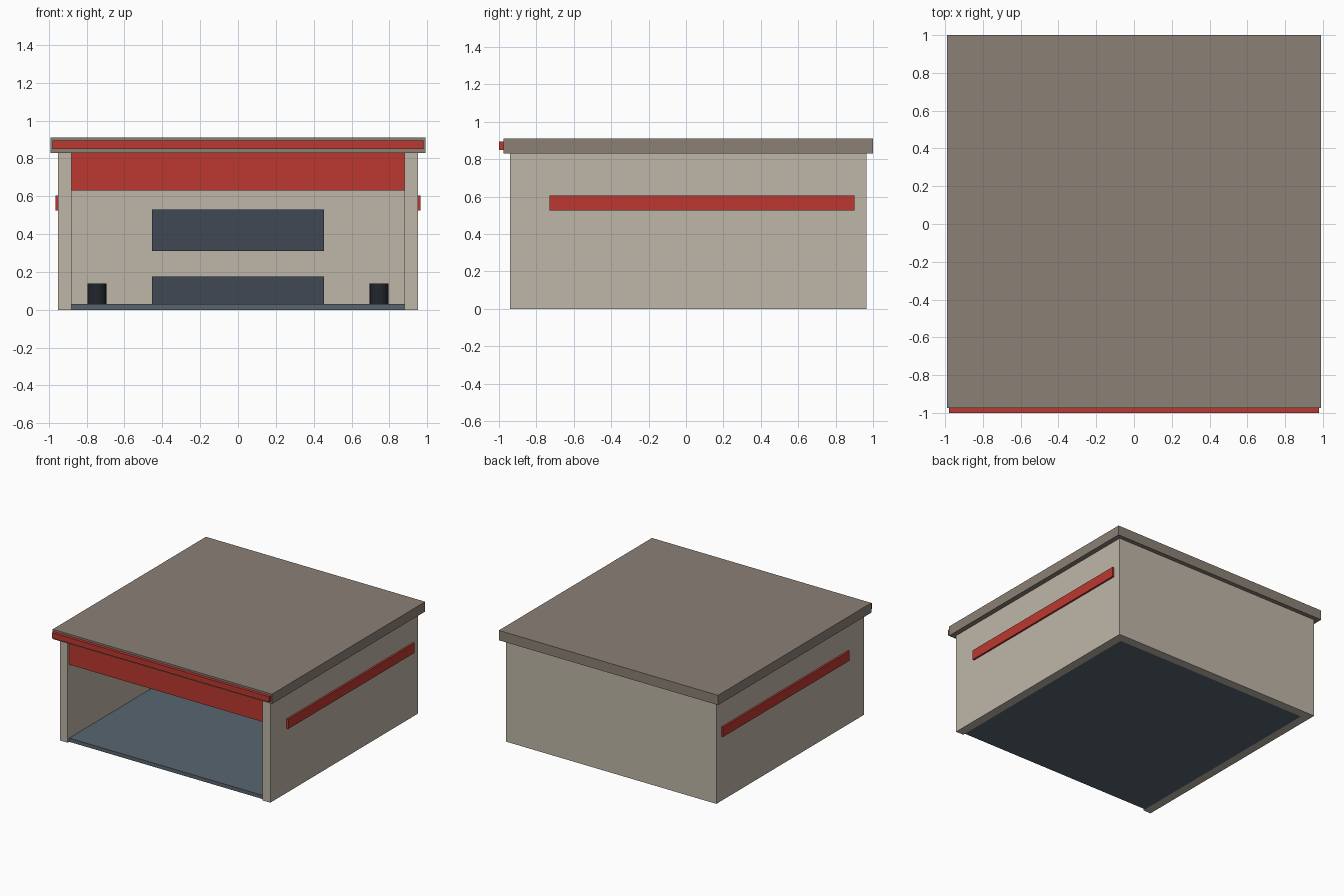
import bpy
import bmesh

if "Cube" in bpy.data.objects:
    bpy.data.objects.remove(bpy.data.objects["Cube"])


def material(name, rgb):
    m = bpy.data.materials.new(name)
    m.diffuse_color = (*rgb, 1.0)
    m.use_nodes = True
    m.node_tree.nodes["Principled BSDF"].inputs["Base Color"].default_value = m.diffuse_color
    return m


BEIGE = material("beige_wall", (0.52, 0.47, 0.39))
TAUPE = material("taupe_roof", (0.26, 0.22, 0.18))
RED = material("red_trim", (0.50, 0.04, 0.03))
SLATE = material("slate_floor", (0.10, 0.13, 0.16))
NAVY = material("dark_blue_panel", (0.05, 0.065, 0.09))
BLACK = material("dark_post", (0.016, 0.02, 0.027))


def finish(name, bm, mat):
    bmesh.ops.recalc_face_normals(bm, faces=bm.faces[:])
    mesh = bpy.data.meshes.new(name)
    bm.to_mesh(mesh)
    bm.free()
    mesh.materials.append(mat)
    ob = bpy.data.objects.new(name, mesh)
    bpy.context.collection.objects.link(ob)
    return ob


def box(name, x, y, z, mat):
    """Box from (min, max) ranges on each axis."""
    bm = bmesh.new()
    bmesh.ops.create_cube(bm, size=1.0)
    for v in bm.verts:
        v.co = [r[0] if c < 0 else r[1] for c, r in zip(v.co, (x, y, z))]
    return finish(name, bm, mat)


# U-shaped wall shell: two sides and the back in one piece, open at the front
bm = bmesh.new()
half = [(0.95, 0.965), (0.95, -0.94), (0.88, -0.94), (0.88, 0.895)]
outline = half + [(-x, y) for x, y in reversed(half)]
base = bm.faces.new([bm.verts.new((x, y, 0)) for x, y in outline])
ext = bmesh.ops.extrude_face_region(bm, geom=[base], use_keep_orig=True)
top = [g for g in ext["geom"] if isinstance(g, bmesh.types.BMVert)]
bmesh.ops.translate(bm, verts=top, vec=(0, 0, 0.83))
finish("walls", bm, BEIGE)

# Floor and overhanging roof with its red front band
box("floor", (-0.88, 0.88), (-0.92, 0.895), (0, 0.03), SLATE)
box("roof", (-0.99, 0.99), (-0.975, 1.0), (0.83, 0.91), TAUPE)
box("roof_front_band", (-0.98, 0.98), (-1.0, -0.975), (0.85, 0.895), RED)

# Raised door across the top of the opening
box("raised_door", (-0.88, 0.88), (-0.92, -0.88), (0.63, 0.83), RED)

# Bench and wall board at the back of the bay
box("bench", (-0.455, 0.455), (0.68, 0.895), (0.03, 0.175), NAVY)
box("wall_board", (-0.455, 0.455), (0.86, 0.895), (0.31, 0.53), NAVY)

# Side stripes and short round posts, one per side
for side, s in (("left", -1), ("right", 1)):
    box(side + "_stripe", sorted((s * 0.95, s * 0.965)), (-0.73, 0.90),
        (0.525, 0.605), RED)
    bm = bmesh.new()
    bmesh.ops.create_cone(bm, cap_ends=True, segments=16, radius1=0.05,
                          radius2=0.05, depth=0.11)
    bmesh.ops.translate(bm, verts=bm.verts[:], vec=(s * 0.745, 0.6, 0.085))
    finish(side + "_post", bm, BLACK)
